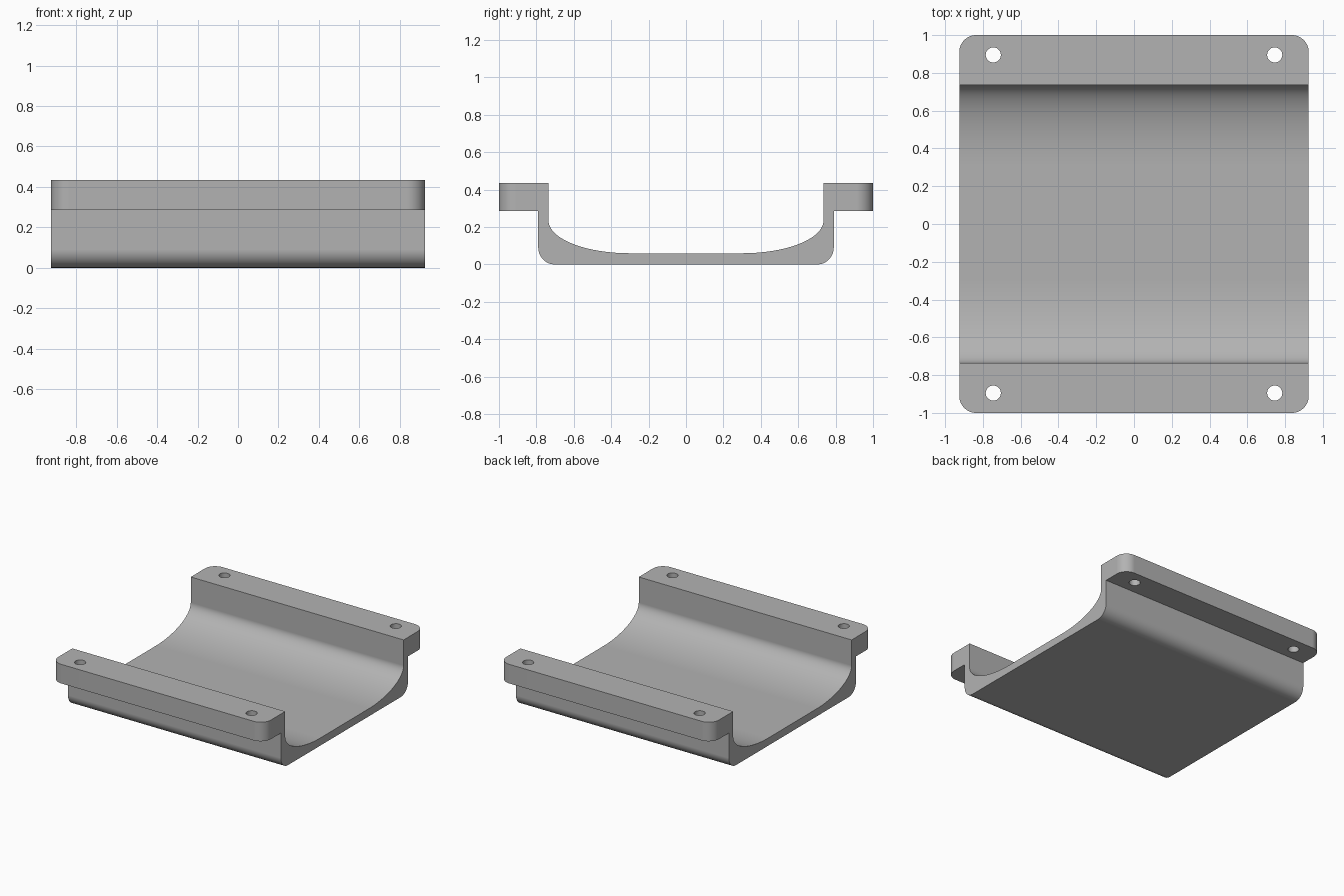
import bpy, bmesh, math
from mathutils import Matrix, Vector

if "Cube" in bpy.data.objects:
    bpy.data.objects.remove(bpy.data.objects["Cube"], do_unlink=True)

HALF_X, HALF_Y, TOP = 0.925, 1.0, 0.435
LIP, WALL_IN, WALL_OUT, FLOOR = 0.285, 0.735, 0.79, 0.06
RADIUS = 0.09

grey = bpy.data.materials.new("plain_grey")
grey.use_nodes = True
colour = (0.45, 0.45, 0.45, 1)
grey.diffuse_color = colour
grey.node_tree.nodes["Principled BSDF"].inputs["Base Color"].default_value = colour


def arc(cy, cz, ry, rz, steps):
    """Quarter ellipse from straight down to straight out along +y."""
    angles = [math.pi / 2 * i / steps for i in range(steps + 1)]
    return [(cy + ry * math.sin(a), cz - rz * math.cos(a)) for a in angles]


def make_object(name, bm):
    bmesh.ops.recalc_face_normals(bm, faces=bm.faces)
    mesh = bpy.data.meshes.new(name)
    bm.to_mesh(mesh)
    bm.free()
    mesh.materials.append(grey)
    obj = bpy.data.objects.new(name, mesh)
    bpy.context.collection.objects.link(obj)
    return obj


# Tray cross-section: outer side, flange, then the curved inside
half = arc(WALL_OUT - RADIUS, RADIUS, RADIUS, RADIUS, 12)
half += [(WALL_OUT, LIP), (HALF_Y, LIP), (HALF_Y, TOP), (WALL_IN, TOP)]
half += reversed(arc(0.3, 0.235, WALL_IN - 0.3, 0.235 - FLOOR, 24))
profile = half + [(-y, z) for y, z in reversed(half)]

bm = bmesh.new()
section = bm.faces.new([bm.verts.new((-HALF_X, y, z)) for y, z in profile])
swept = bmesh.ops.extrude_face_region(bm, geom=[section], use_keep_orig=True)
moved = [v for v in swept["geom"] if isinstance(v, bmesh.types.BMVert)]
bmesh.ops.translate(bm, verts=moved, vec=Vector((2 * HALF_X, 0, 0)))

# Rounded flange corners
corners = [e for e in bm.edges
           if all(abs(abs(v.co.y) - HALF_Y) < 1e-4 for v in e.verts)
           and abs(e.verts[0].co.z - e.verts[1].co.z) > 0.1]
bmesh.ops.bevel(bm, geom=corners, offset=RADIUS, segments=12, profile=0.5,
                affect='EDGES')
tray = make_object("mounting_tray", bm)

# Four screw holes
bm = bmesh.new()
for sx in (-1, 1):
    for sy in (-1, 1):
        bmesh.ops.create_cone(bm, cap_ends=True, segments=40, radius1=0.04,
                              radius2=0.04, depth=0.4,
                              matrix=Matrix.Translation((sx * 0.745, sy * 0.895, 0.36)))
cutter = make_object("screw_hole_cutter", bm)
cutter.hide_render = True

bpy.ops.object.select_all(action='DESELECT')
bpy.context.view_layer.objects.active = tray
tray.select_set(True)
holes = tray.modifiers.new("screw_holes", 'BOOLEAN')
holes.object = cutter
holes.solver = 'EXACT'
bpy.ops.object.modifier_apply(modifier=holes.name)
bpy.data.objects.remove(cutter, do_unlink=True)

# Smooth curves, crisp edges and even flat faces
bpy.ops.object.shade_smooth_by_angle(angle=math.radians(30))
normals = tray.modifiers.new("even_flats", 'WEIGHTED_NORMAL')
normals.keep_sharp = True
